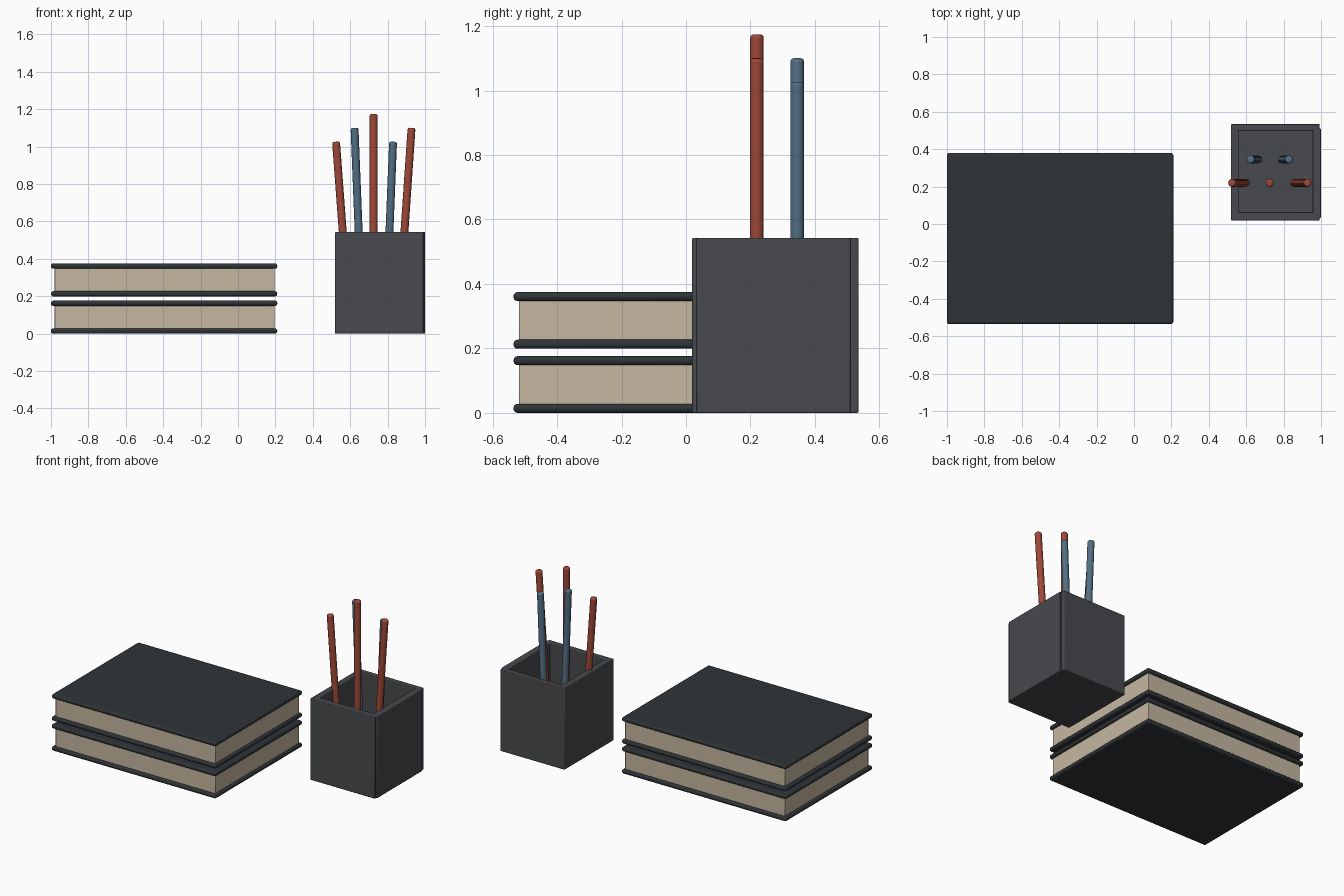
import bpy
from mathutils import Vector

if "Cube" in bpy.data.objects:
    bpy.data.objects.remove(bpy.data.objects["Cube"])


def material(name, rgb):
    m = bpy.data.materials.new(name)
    m.diffuse_color = (*rgb, 1)
    m.use_nodes = True
    m.node_tree.nodes["Principled BSDF"].inputs["Base Color"].default_value = m.diffuse_color
    return m


COVER = material("dark_cover", (0.028, 0.034, 0.038))
PAPER = material("paper", (0.56, 0.47, 0.35))
CUP = material("charcoal", (0.065, 0.067, 0.075))
RED = material("red_paint", (0.35, 0.065, 0.04))
BLUE = material("blue_paint", (0.085, 0.16, 0.23))


def finish(obj, name, mat, bevel, segments):
    obj.name = name
    obj.data.materials.append(mat)
    if bevel:
        b = obj.modifiers.new("bevel", 'BEVEL')
        b.width, b.segments = bevel, segments
        b.limit_method = 'ANGLE'
    bpy.ops.object.shade_smooth_by_angle()
    return obj


def box(name, lo, hi, mat, bevel=0.0, segments=2):
    lo, hi = Vector(lo), Vector(hi)
    bpy.ops.mesh.primitive_cube_add(size=1, location=(lo + hi) / 2)
    obj = bpy.context.object
    obj.scale = hi - lo
    bpy.ops.object.transform_apply(location=False, rotation=False, scale=True)
    return finish(obj, name, mat, bevel, segments)


def pencil(name, foot, tip, mat, radius=0.021):
    foot, tip = Vector(foot), Vector(tip)
    axis = tip - foot
    bpy.ops.mesh.primitive_cylinder_add(
        vertices=24, radius=radius, depth=axis.length, location=(foot + tip) / 2,
        rotation=axis.to_track_quat('Z', 'Y').to_euler())
    return finish(bpy.context.object, name, mat, 0.01, 3)


# Two books: rounded boards around an inset page block
for label, z in (("lower", 0.0), ("upper", 0.199)):
    for side, dz in (("bottom", 0.0), ("top", 0.148)):
        box(f"{label}_book_{side}_cover", (-1, -0.535, z + dz),
            (0.21, 0.38, z + dz + 0.028), COVER, 0.012, 3)
    box(f"{label}_book_pages", (-0.98, -0.518, z + 0.02),
        (0.195, 0.363, z + 0.156), PAPER, 0.004)

# Square pencil cup: floor and four wall panels
box("cup_floor", (0.53, 0.03, 0), (0.985, 0.525, 0.04), CUP)
for name, y0, y1 in (("front", 0.019, 0.063), ("back", 0.5, 0.535)):
    box(f"cup_{name}_wall", (0.519, y0, 0), (0.992, y1, 0.543), CUP, 0.004)
for name, x0, x1 in (("left", 0.519, 0.56), ("right", 0.955, 1.0)):
    box(f"cup_{name}_wall", (x0, 0.033, 0), (x1, 0.51, 0.543), CUP, 0.004)

# Pencils fanning outward: red row in front, blue row behind
for i, (xf, xt, zt) in enumerate(((0.597, 0.524, 1.026), (0.725, 0.725, 1.174),
                                  (0.856, 0.928, 1.1))):
    pencil(f"red_pencil_{i + 1}", (xf, 0.22, 0.05), (xt, 0.22, zt), RED)
for i, (xf, xt, zt) in enumerate(((0.665, 0.623, 1.1), (0.79, 0.829, 1.026))):
    pencil(f"blue_pencil_{i + 1}", (xf, 0.345, 0.05), (xt, 0.345, zt), BLUE)
